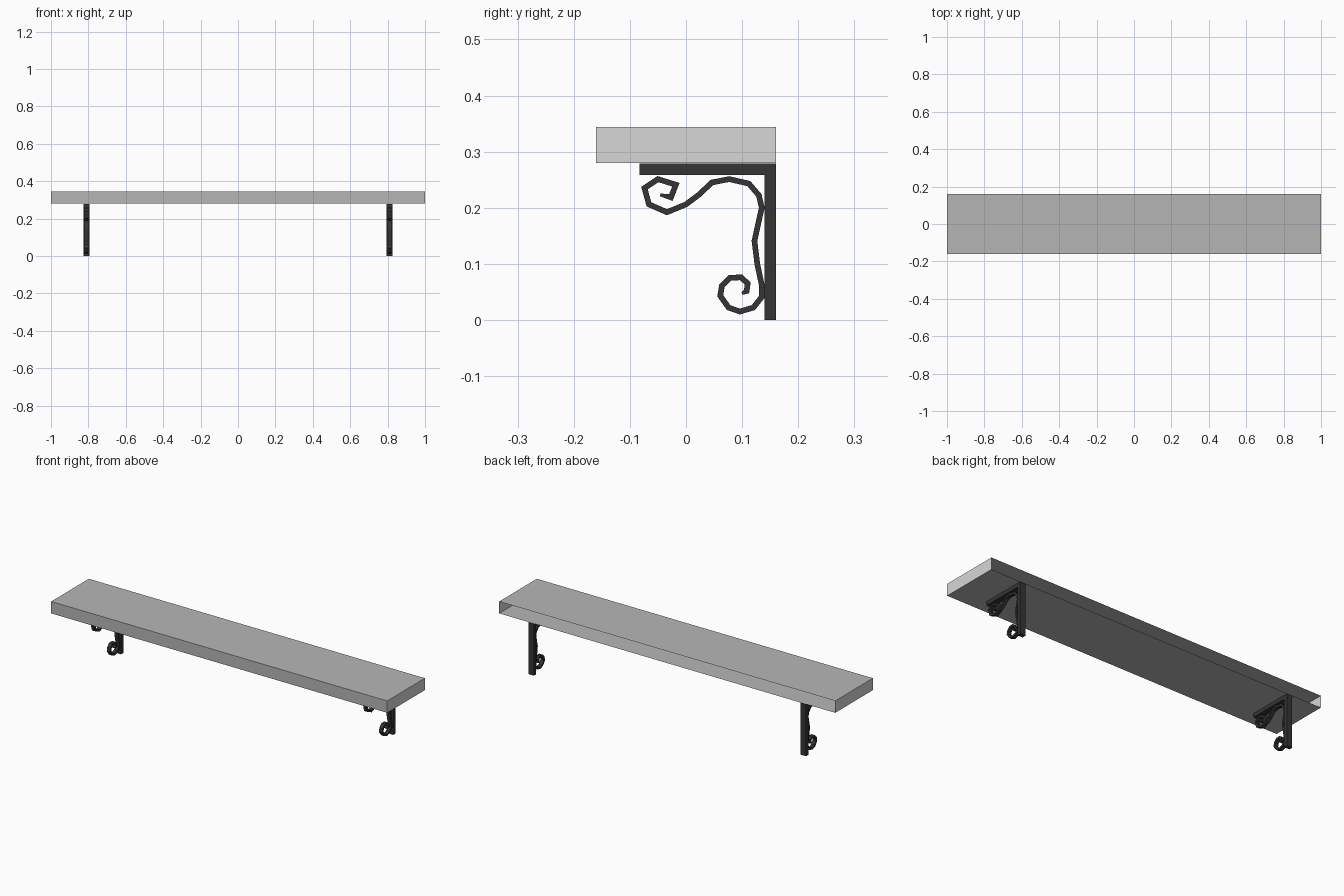
import bpy
import bmesh
from mathutils import Vector

default_cube = bpy.data.objects.get("Cube")
if default_cube:
    bpy.data.objects.remove(default_cube, do_unlink=True)


def make_material(name, value):
    mat = bpy.data.materials.new(name)
    mat.use_nodes = True
    color = (value, value, value, 1)
    mat.diffuse_color = color
    mat.node_tree.nodes["Principled BSDF"].inputs["Base Color"].default_value = color
    return mat


board_gray = make_material("board gray", 0.47)
end_gray = make_material("light end gray", 0.68)
iron_black = make_material("iron black", 0.035)


def finish(bm, name, materials):
    mesh = bpy.data.meshes.new(name)
    bm.to_mesh(mesh)
    bm.free()
    for mat in materials:
        mesh.materials.append(mat)
    obj = bpy.data.objects.new(name, mesh)
    bpy.context.collection.objects.link(obj)
    return obj


def box_mesh(low, high):
    low, high = Vector(low), Vector(high)
    bm = bmesh.new()
    bmesh.ops.create_cube(bm, size=1)
    bmesh.ops.scale(bm, vec=high - low, verts=bm.verts)
    bmesh.ops.translate(bm, vec=(low + high) / 2, verts=bm.verts)
    return bm


def extruded_outline(outline, x, width):
    """Extrude a closed (y, z) outline along x, centred on x."""
    bm = bmesh.new()
    face = bm.faces.new([bm.verts.new((x - width / 2, y, z)) for y, z in outline])
    side = bmesh.ops.extrude_face_region(bm, geom=[face])
    moved = [v for v in side["geom"] if isinstance(v, bmesh.types.BMVert)]
    bmesh.ops.translate(bm, vec=(width, 0, 0), verts=moved)
    bmesh.ops.recalc_face_normals(bm, faces=bm.faces)
    return bm


def scroll_mesh(path, x, width, thickness):
    """Sweep a flat bar along a (y, z) path with mitred corners."""
    points = [Vector(p) for p in path]
    bm = bmesh.new()
    rings = []
    for i, p in enumerate(points):
        before = (p - points[i - 1]).normalized() if i else None
        after = (points[i + 1] - p).normalized() if i < len(points) - 1 else None
        before, after = before or after, after or before
        tangent = (before + after).normalized()
        normal = Vector((-tangent.y, tangent.x))
        half = thickness / 2 / max(tangent.dot(after), 0.6)
        if i in (0, len(points) - 1):
            half *= 0.5
        ring = []
        for sx, sn in ((-1, -1), (1, -1), (1, 1), (-1, 1)):
            q = p + normal * half * sn
            ring.append(bm.verts.new((x + sx * width / 2, q.x, q.y)))
        rings.append(ring)
    for a, b in zip(rings, rings[1:]):
        for k in range(4):
            n = (k + 1) % 4
            bm.faces.new((a[k], a[n], b[n], b[k]))
    bm.faces.new(rings[0])
    bm.faces.new(rings[-1])
    bmesh.ops.recalc_face_normals(bm, faces=bm.faces)
    return bm


# Shelf board: open along the back, lighter ends
bm = box_mesh((-1, -0.16, 0.28), (1, 0.16, 0.344))
bm.normal_update()
back = [f for f in bm.faces if f.normal.y > 0.5]
bmesh.ops.delete(bm, geom=back, context="FACES")
for f in bm.faces:
    f.material_index = 1 if abs(f.normal.x) > 0.5 else 0
finish(bm, "shelf_board", [board_gray, end_gray])

# Bracket profile: wall post and top arm in one L shape
angle_iron = [(0.16, 0), (0.16, 0.279), (-0.083, 0.279),
              (-0.083, 0.258), (0.14, 0.258), (0.14, 0)]

# Scroll centre line, from the upper curl to the lower curl
scroll = [(-.046, .223), (-.027, .218), (-.018, .241), (-.05, .251),
          (-.074, .235), (-.066, .206), (-.034, .192), (0, .206),
          (.024, .224), (.046, .245), (.077, .251), (.112, .243),
          (.13, .222), (.135, .2), (.122, .141), (.127, .1),
          (.135, .062), (.135, .041), (.12, .022), (.096, .015),
          (.076, .022), (.061, .043), (.064, .061), (.078, .075),
          (.098, .076), (.11, .065), (.108, .051), (.1, .047)]

# Two matching brackets
for side, x in (("left", 0.81), ("right", -0.81)):
    finish(extruded_outline(angle_iron, x, 0.032),
           side + "_bracket_frame", [iron_black])
    finish(scroll_mesh(scroll, x, 0.02, 0.01),
           side + "_bracket_scroll", [iron_black])
